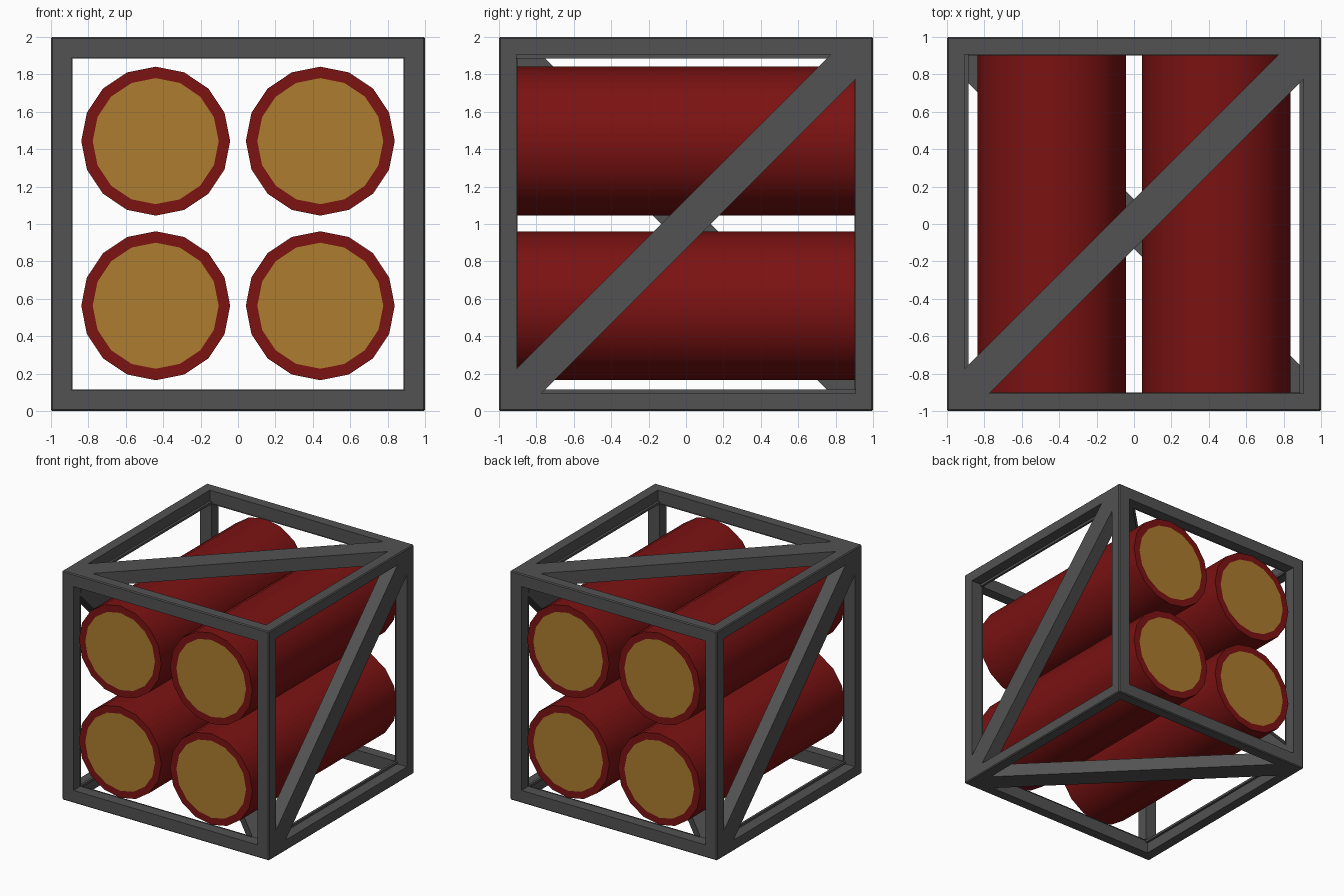
import bpy, bmesh, math
from mathutils import Vector, Matrix

if "Cube" in bpy.data.objects:
    bpy.data.objects.remove(bpy.data.objects["Cube"])


def material(name, rgb):
    m = bpy.data.materials.new(name)
    m.diffuse_color = (*rgb, 1)
    m.use_nodes = True
    m.node_tree.nodes["Principled BSDF"].inputs["Base Color"].default_value = m.diffuse_color
    return m


dark = material("dark_metal", (0.085, 0.085, 0.085))
red = material("red_paint", (0.2, 0.006, 0.006))
gold = material("gold_cap", (0.42, 0.2, 0.028))


def finish(bm, name, mats, loc=(0, 0, 0)):
    me = bpy.data.meshes.new(name)
    bm.to_mesh(me)
    bm.free()
    ob = bpy.data.objects.new(name, me)
    ob.location = loc
    for m in mats:
        me.materials.append(m)
    bpy.context.collection.objects.link(ob)
    return ob


# Cube frame: four sides split by a diagonal, every face inset and opened
bm = bmesh.new()
bmesh.ops.create_cube(bm, size=2)


def corner(co):
    return min(bm.verts, key=lambda v: (v.co - Vector(co)).length)


for a, b in [((1, -1, -1), (1, 1, 1)), ((-1, 1, -1), (-1, -1, 1)),
             ((-1, -1, 1), (1, 1, 1)), ((-1, 1, -1), (1, -1, -1))]:
    bmesh.ops.connect_verts(bm, verts=[corner(a), corner(b)])
bm.normal_update()
panels = list(bm.faces)
ends = [f for f in panels if len(f.verts) == 4]
sides = [f for f in panels if len(f.verts) == 3]
bmesh.ops.inset_individual(bm, faces=sides, thickness=0.094, use_even_offset=True)
bmesh.ops.inset_individual(bm, faces=ends, thickness=0.11, use_even_offset=True)
bmesh.ops.delete(bm, geom=panels, context='FACES_ONLY')

# Inner shell: copy the cage, push its outer planes inward, join at the openings
rims = [e for e in bm.edges if len(e.link_faces) == 1]
outer_faces = list(bm.faces)
inner = {}
for v in list(bm.verts):
    co = [math.copysign(d, c) if abs(c) > 0.99 else c
          for c, d in zip(v.co, (0.886, 0.9, 0.886))]
    inner[v] = bm.verts.new(co)
for f in outer_faces:
    bm.faces.new([inner[v] for v in reversed(f.verts)])
for e in rims:
    a, b = e.verts
    bm.faces.new((a, b, inner[b], inner[a]))
bmesh.ops.recalc_face_normals(bm, faces=bm.faces)

# Small bevel along the twelve outer edges
outer = [e for e in bm.edges
         if all(min(abs(c) for c in v.co) > 0.99 for v in e.verts)
         and e.calc_length() < 2.1]
bmesh.ops.bevel(bm, geom=outer, offset=0.008, segments=1, affect='EDGES')
finish(bm, "cube_frame", [dark], (0, 0, 1))


# Four red tubes with gold end discs
def tube(name, x, z):
    bm = bmesh.new()
    bmesh.ops.create_cone(bm, cap_ends=True, segments=16, radius1=0.398,
                          radius2=0.398, depth=1.996,
                          matrix=Matrix.Rotation(math.pi / 2, 4, 'X'))
    bm.normal_update()
    caps = [f for f in bm.faces if len(f.verts) > 4]
    for f in bm.faces:
        f.smooth = len(f.verts) == 4
    bmesh.ops.inset_individual(bm, faces=caps, thickness=0.06, use_even_offset=True)
    for f in bm.faces:
        if abs(f.normal.y) > 0.9:
            f.smooth = False
    for f in caps:
        f.material_index = 1
    for e in bm.edges:
        if any(not f.smooth for f in e.link_faces):
            e.smooth = False
    finish(bm, name, [red, gold], (x, 0, z))


for x, side in ((-0.44, "left"), (0.44, "right")):
    for z, level in ((0.563, "lower"), (1.443, "upper")):
        tube(f"{level}_{side}_tube", x, z)
